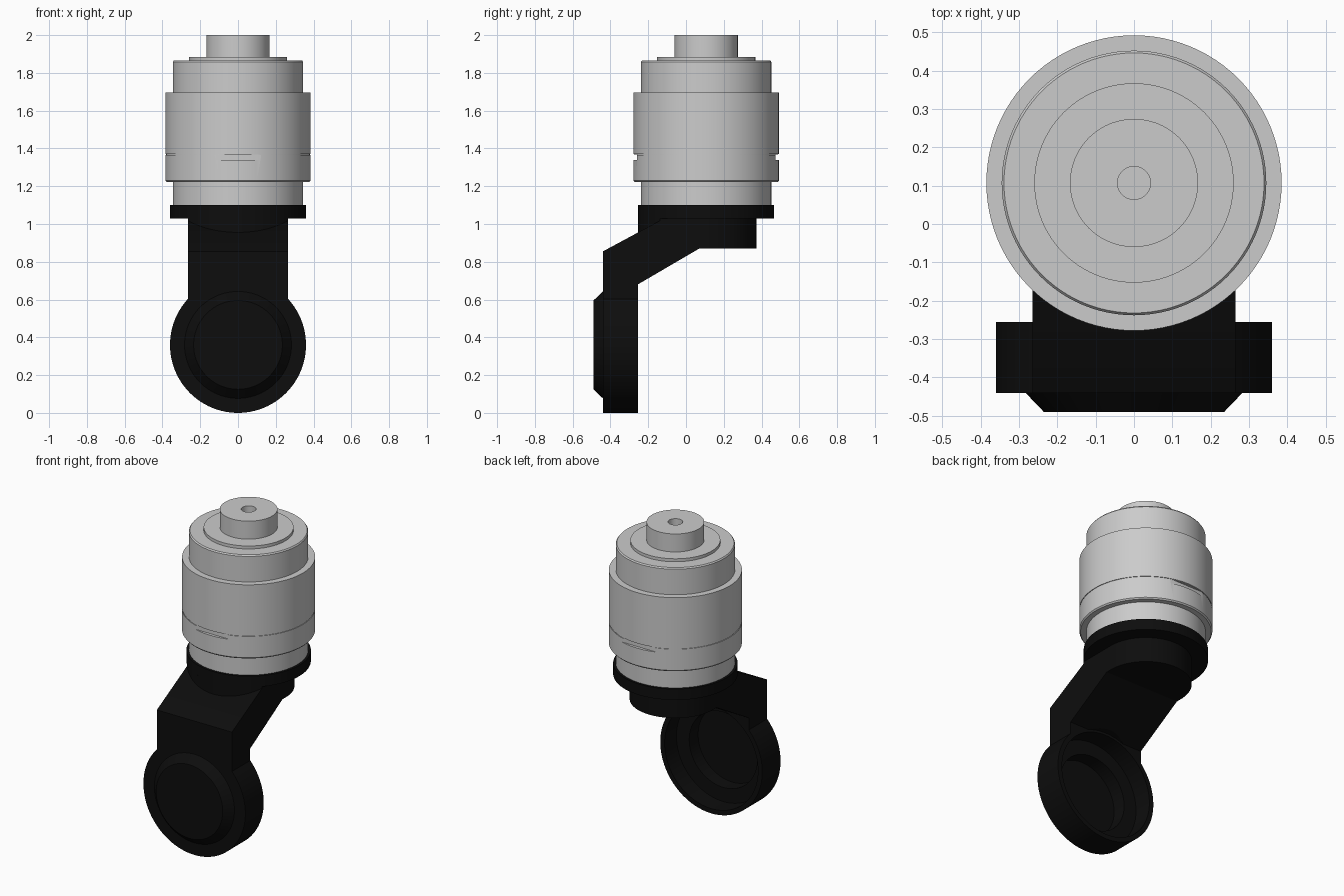
import bpy, bmesh, math
from mathutils import Matrix, Vector

if "Cube" in bpy.data.objects:
    bpy.data.objects.remove(bpy.data.objects["Cube"])

AXIS_Y = 0.107          # vertical motor axis
CUP_Z = 0.36            # height of the horizontal cup axis
VERT = Matrix.Translation((0, AXIS_Y, 0))
HORIZ = Matrix.Translation((0, 0, CUP_Z)) @ Matrix.Rotation(math.pi / 2, 4, 'X')  # local z -> -y

black = bpy.data.materials.new("black_plastic")
black.diffuse_color = (0.004, 0.004, 0.004, 1)
black.use_nodes = True
black.node_tree.nodes["Principled BSDF"].inputs["Base Color"].default_value = black.diffuse_color


def finish(name, bm, mat=None):
    bmesh.ops.recalc_face_normals(bm, faces=bm.faces)
    me = bpy.data.meshes.new(name)
    bm.to_mesh(me)
    bm.free()
    ob = bpy.data.objects.new(name, me)
    bpy.context.collection.objects.link(ob)
    if mat:
        me.materials.append(mat)
    return ob


def lathe(name, profile, matrix, mat=None, steps=96):
    """Revolve (radius, height) points about local z."""
    bm = bmesh.new()
    vs = [bm.verts.new((r, 0, h)) for r, h in profile]
    es = [bm.edges.new(p) for p in zip(vs, vs[1:])]
    bmesh.ops.spin(bm, geom=vs + es, cent=(0, 0, 0), axis=(0, 0, 1),
                   angle=2 * math.pi, steps=steps, use_duplicate=False)
    bmesh.ops.remove_doubles(bm, verts=bm.verts, dist=1e-5)
    bm.transform(matrix)
    return finish(name, bm, mat)


def extrude(name, points, vec, mat=None):
    bm = bmesh.new()
    f = bm.faces.new([bm.verts.new(p) for p in points])
    ret = bmesh.ops.extrude_face_region(bm, geom=[f], use_keep_orig=True)
    moved = [v for v in ret["geom"] if isinstance(v, bmesh.types.BMVert)]
    bmesh.ops.translate(bm, verts=moved, vec=vec)
    return finish(name, bm, mat)


def cut(ob, cutter):
    cutter.hide_render = True
    m = ob.modifiers.new("cut", 'BOOLEAN')
    m.operation, m.solver, m.object = 'DIFFERENCE', 'EXACT', cutter
    bpy.context.view_layer.objects.active = ob
    bpy.ops.object.modifier_apply(modifier=m.name)
    bpy.data.objects.remove(cutter)


# Stepped motor body with shaft bore and a fine seam around the rotor
motor = lathe("motor_body", [
    (0, 1.10), (0.345, 1.10), (0.345, 1.222), (0.378, 1.222), (0.385, 1.23),
    (0.385, 1.366), (0.381, 1.366), (0.381, 1.371), (0.385, 1.371),
    (0.385, 1.695), (0.345, 1.695), (0.345, 1.858), (0.339, 1.866),
    (0.26, 1.866), (0.26, 1.885), (0.167, 1.885), (0.167, 2.0),
    (0.043, 2.0), (0.043, 1.85), (0, 1.85)], VERT)

# Flat wrench slots at front and back
for side in (-1, 1):
    y0 = AXIS_Y + side * 0.366
    y1 = AXIS_Y + side * 0.45
    box = extrude("slot_cutter", [(-0.2, y0, 1.34), (0.2, y0, 1.34),
                                  (0.2, y1, 1.34), (-0.2, y1, 1.34)], (0, 0, 0.0285))
    cut(motor, box)

# Mounting flange and the neck disc below it
flange = lathe("mount_flange", [(0, 1.10), (0.36, 1.10), (0.36, 1.03), (0.265, 1.03),
                                (0.265, 0.87), (0, 0.87)], VERT, black)

# Rim skirt dropping from the flange on to the sloping arm
W = 0.265
a = math.asin(W / 0.36)
arc = [(0.36 * math.sin(t), AXIS_Y - 0.36 * math.cos(t), 0.93)
       for t in (-a + 2 * a * i / 24 for i in range(25))]
skirt = extrude("flange_skirt", arc + [(W, 0.0, 0.93), (-W, 0.0, 0.93)], (0, 0, 0.105), black)

# Cranked arm, hollowed where the cup sits
side = [(-0.44, 0.5), (-0.44, 0.855), (-0.115, 1.03), (AXIS_Y, 1.03), (AXIS_Y, 0.87),
        (0.07, 0.87), (-0.255, 0.68), (-0.255, 0.5)]
arm = extrude("cranked_arm", [(-W, y, z) for y, z in side], (2 * W, 0, 0), black)
cut(arm, lathe("cup_cutter", [(0, 0.2), (0.345, 0.2), (0.345, 0.6), (0, 0.6)], HORIZ))

# Round cup with chamfered front boss and stepped pocket at the back
cup = lathe("joint_cup", [
    (0, 0.49), (0.235, 0.49), (0.283, 0.44), (0.36, 0.44), (0.36, 0.255),
    (0.33, 0.255), (0.33, 0.375), (0.24, 0.375), (0.24, 0.465), (0, 0.465)], HORIZ, black)

# Smooth round walls, keep edges crisp
for ob in (motor, flange, skirt, arm, cup):
    bpy.ops.object.select_all(action='DESELECT')
    ob.select_set(True)
    bpy.context.view_layer.objects.active = ob
    bpy.ops.object.shade_smooth_by_angle(angle=math.radians(30))
